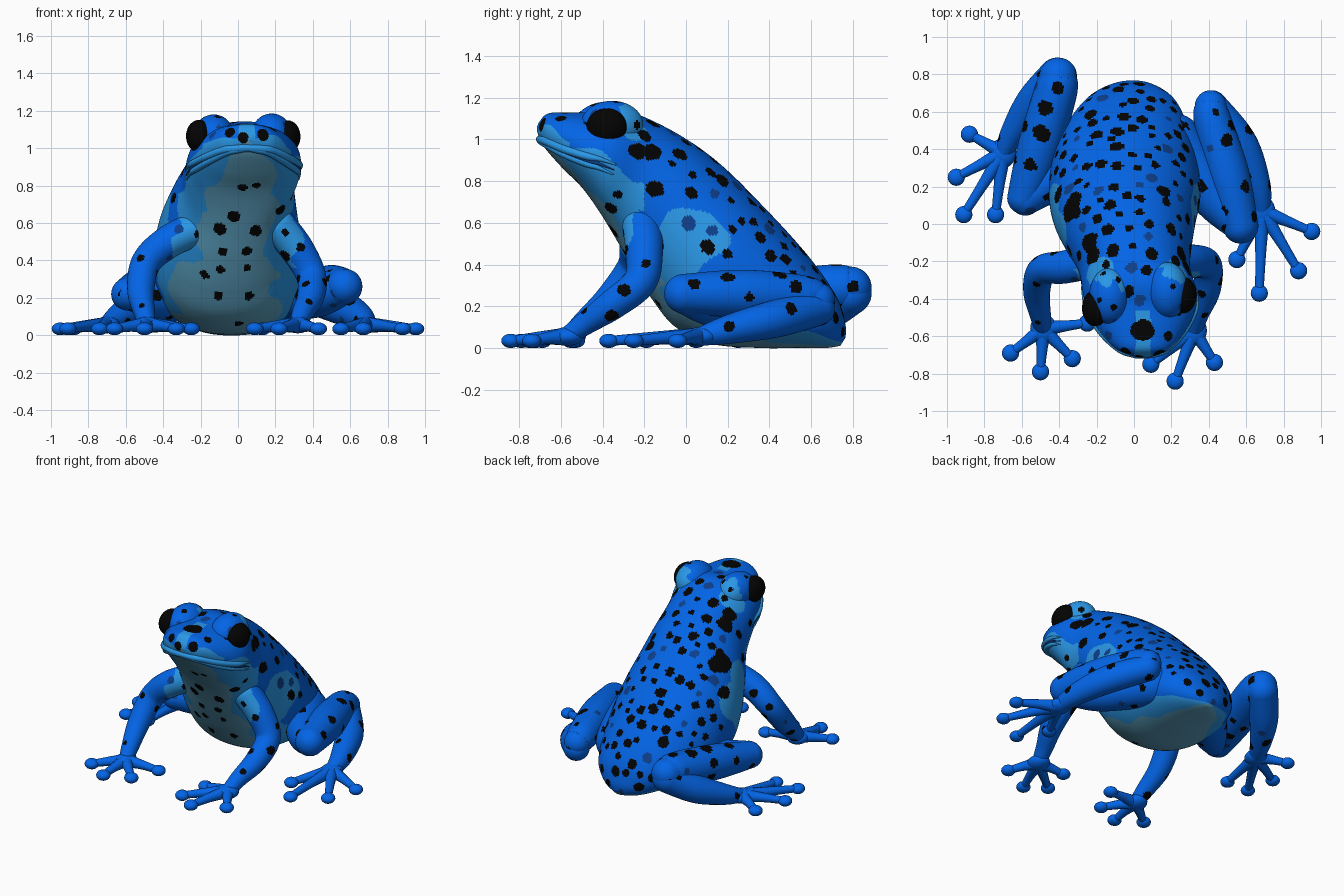
import bpy, bmesh, math, random
from mathutils import Vector, noise, kdtree

rng = random.Random(4)
if "Cube" in bpy.data.objects:
    bpy.data.objects.remove(bpy.data.objects["Cube"])


def material(name, *rgb):
    m = bpy.data.materials.new(name)
    m.use_nodes = True
    m.diffuse_color = (*rgb, 1)
    bsdf = m.node_tree.nodes["Principled BSDF"]
    bsdf.inputs["Base Color"].default_value = (*rgb, 1)
    bsdf.inputs["Roughness"].default_value = .6
    return m


MATS = [material("bright_blue", .001, .13, .8), material("light_blue", .024, .32, .82),
        material("belly_teal", .105, .35, .52), material("navy", .004, .05, .26),
        material("black", .001, .001, .001)]
BLUE, LIGHT, TEAL, NAVY, BLACK = range(len(MATS))


def finish(name, bm, mat=BLUE):
    bmesh.ops.recalc_face_normals(bm, faces=bm.faces)
    mesh = bpy.data.meshes.new(name)
    bm.to_mesh(mesh)
    bm.free()
    mesh.shade_smooth()
    for m in MATS:
        mesh.materials.append(m)
    for p in mesh.polygons:
        p.material_index = mat
    ob = bpy.data.objects.new(name, mesh)
    bpy.context.collection.objects.link(ob)
    return ob


def catmull(rows, t):
    i = min(int(t), len(rows) - 2)
    f = t - i
    quad = [rows[max(0, min(len(rows) - 1, i + k))] for k in (-1, 0, 1, 2)]
    return [b + .5 * f * (c - a + f * (2 * a - 5 * b + 4 * c - d + f * (3 * (b - c) + d - a)))
            for a, b, c, d in zip(*quad)]


def loft(name, rings, mat=BLUE):
    """Closed skin over rings of equal size, with a pole at each end."""
    bm = bmesh.new()
    vs = [[bm.verts.new(p) for p in ring] for ring in rings]
    n = len(vs[0])
    for r0, r1 in zip(vs, vs[1:]):
        for j in range(n):
            bm.faces.new((r0[j], r0[(j + 1) % n], r1[(j + 1) % n], r1[j]))
    for ring in (vs[0], vs[-1]):
        pole = bm.verts.new(sum((v.co for v in ring), Vector()) / n)
        for j in range(n):
            bm.faces.new((ring[j], ring[(j + 1) % n], pole))
    return finish(name, bm, mat)


def tube(name, rows, mat=BLUE, steps=28, seg=56):
    """Tapered limb through rows of x, y, z, radius, with rounded ends."""
    path = [catmull(rows, i / steps) for i in range((len(rows) - 1) * steps + 1)]
    pts = [(Vector(p[:3]), p[3]) for p in path]
    first = (pts[0][0] - pts[1][0]).normalized()
    last = (pts[-1][0] - pts[-2][0]).normalized()
    angles = [math.radians(d) for d in range(10, 90, 10)]
    cap = lambda p, d: [(p[0] + d * p[1] * math.sin(a), p[1] * math.cos(a)) for a in angles]
    pts = cap(pts[0], first)[::-1] + pts + cap(pts[-1], last)
    rings = []
    for i, (c, r) in enumerate(pts):
        d = (pts[min(i + 1, len(pts) - 1)][0] - pts[max(i - 1, 0)][0]).normalized()
        u = d.cross(Vector((0, 0, 1))).normalized()
        v = u.cross(d)
        rings.append([c + r * (u * math.sin(a) - v * math.cos(a))
                      for a in (math.tau * j / seg for j in range(seg))])
    return loft(name, rings, mat)


def ball(name, loc, scale, mat=BLUE, seg=24):
    bm = bmesh.new()
    bmesh.ops.create_uvsphere(bm, u_segments=seg, v_segments=seg * 2 // 3, radius=1)
    for v in bm.verts:
        v.co = Vector(loc) + Vector(a * b for a, b in zip(v.co, scale))
    return finish(name, bm, mat)


def spot(ob, tries, gap, small, large, extra=(), odds=lambda p: 1):
    """Scatter dark spots over the faces of an object."""
    polys = ob.data.polygons
    spots = [(Vector(e[:3]), e[3], BLACK) for e in extra]
    for _ in range(tries):
        p = rng.choice(polys)
        r = rng.uniform(small, large)
        if rng.random() < odds(p) and all((p.center - c).length > gap + q for c, q, m in spots):
            spots.append((p.center.copy(), r, NAVY if rng.random() < .15 else BLACK))
    tree = kdtree.KDTree(len(spots))
    for i, s in enumerate(spots):
        tree.insert(s[0], i)
    tree.balance()
    for p in polys:
        wobble = 1 + .35 * noise.noise(p.center * 15)
        for _, i, dist in tree.find_range(p.center, .11):
            if dist < spots[i][1] * wobble:
                p.material_index = spots[i][2]


# Body and head: back y, back z, belly y, belly z, half width, centre x
BODY = [(-.715, 1.06, -.715, 1.04, .02, .05), (-.7, 1.09, -.7, 1.0, .075, .05),
        (-.66, 1.125, -.67, .95, .15, .05), (-.57, 1.13, -.59, .86, .225, .045),
        (-.44, 1.13, -.5, .77, .285, .04), (-.3, 1.14, -.42, .66, .305, .03),
        (-.13, 1.075, -.34, .53, .3, 0), (.05, .97, -.26, .39, .34, -.03),
        (.2, .85, -.16, .23, .38, -.05), (.36, .69, -.05, .1, .405, -.05),
        (.51, .53, .12, .02, .39, -.05), (.63, .385, .35, 0, .335, -.04),
        (.73, .23, .54, 0, .25, -.02), (.765, .11, .67, 0, .14, -.01),
        (.765, .05, .74, .01, .04, 0)]


def body_point(t, a):
    ty, tz, by, bz, w, xc = catmull(BODY, t)
    k = (1 - math.cos(a)) / 2
    s = math.sin(a)
    return Vector((xc + w * math.copysign(abs(s) ** .9, s), by + k * (ty - by), bz + k * (tz - bz)))


STEP, SEG = 18, 192
rings = [[body_point(i / STEP, math.tau * j / SEG) for j in range(SEG)]
         for i in range((len(BODY) - 1) * STEP + 1)]
body = loft("body", rings)


def girth_angle(p):
    a = (p.index % SEG + .5) * 360 / SEG
    return min(a, 360 - a)


# Pale belly, throat, flanks and brow
for p in body.data.polygons:
    c = p.center
    n = noise.noise(c * 6)
    a = girth_angle(p) + 20 * n
    head = c.z > .66 and c.y < -.2
    flank = (Vector((abs(c.x + .02) - .35, c.y - .02, c.z - .5)).length + .07 * n) < .185
    shoulder = (c - Vector((-.36, -.02, .66))).length + .06 * n < .11
    brow = c.z > 1.0 and c.y < -.46 and abs(c.x - .05) < .04 + .02 * n
    nape = Vector((abs(c.x - .02) - .21, c.y + .26, c.z - 1.04)).length < .085 + .04 * n
    if a < (34 if head else 44 - 6 * (c.x > 0)):
        p.material_index = TEAL
    elif a < (102 if c.y < -.56 else 90 if head else 74 if c.y > .3 else 67):
        p.material_index = LIGHT
    elif flank or shoulder or brow or nape:
        p.material_index = LIGHT


def back_odds(p):
    a = girth_angle(p)
    if a < 88:
        return 0
    return (1 if a > 120 else .12) * (.12 if p.center.y < -.25 else 1)


# Spots placed by x, z on the chest, and larger ones on head and sides
CHEST = [(.02, .79), (.1, .8), (-.02, .64), (-.1, .57), (.1, .56), (-.08, .45), (.05, .45),
         (-.1, .35), (.05, .36), (-.1, .21), (.06, .21), (-.18, .32), (0, .06), (.23, .67)]
front = [p.center for p in body.data.polygons if girth_angle(p) < 90]
marks = []
for x, z in CHEST:
    c = min(front, key=lambda q: math.hypot(q.x - x, q.z - z))
    marks.append((*c, .035 if .5 < z < .7 else .026))
marks += [(.04, -.57, 1.13, .06), (.29, -.23, .95, .045), (.28, -.15, .945, .052),
          (.29, -.05, .91, .05), (.3, -.15, .77, .042), (.3, -.33, .73, .03),
          (.34, .08, .68, .028), (.37, .2, .46, .032), (-.35, .08, .8, .075),
          (-.34, .15, .8, .06), (-.25, -.1, .97, .06), (-.22, -.17, 1.0, .05),
          (-.43, .16, .62, .055)]
spot(body, 2500, .044, .018, .036, marks, back_odds)

# Lips and mouth line follow the jaw and fade out at the cheeks
JAW = [(5.2, 78), (4.6, 74), (4, 69), (3, 61), (2, 46), (1.3, 25), (1, 0)]
for name, lift, r, mat in (("lower_lip", 0, .019, LIGHT), ("upper_lip", 11, .02, LIGHT),
                           ("mouth_line", 5, .012, NAVY)):
    half = [(*body_point(t, math.radians(a + lift)), r * min(1, .2 + (5.2 - t) * .6))
            for t, a in JAW]
    other = [(2 * catmull(BODY, t)[-1] - p[0], *p[1:]) for (t, a), p in zip(JAW, half)]
    tube(name, other + half[-2::-1], mat, steps=8, seg=12)

# Bulging eyes under rounded lids, pale at the back
for side, lid, eye in (("right", (-.13, -.385, 1.065), (-.208, -.45, 1.064)),
                       ("left", (.18, -.355, 1.07), (.264, -.38, 1.062))):
    lid_ob = ball(side + "_eyelid", lid, (.11, .15, .115), seg=56)
    for p in lid_ob.data.polygons:
        if p.center.y + .1 * noise.noise(p.center * 12) > lid[1] + .06:
            p.material_index = LIGHT
    spot(lid_ob, 20, .06, .012, .022)
    ball(side + "_eye", eye, (.07, .097, .087), BLACK, 36)


def foot(name, base, tips):
    """Flat palm with slender toes ending in round pads."""
    base = Vector(base)
    ball(name + "_palm", base, (.07, .08, .045))
    for i, (x, y) in enumerate(tips):
        tip = Vector((x, y, .034))
        mid = base.lerp(tip, .5) + Vector((0, 0, .004))
        tube(f"{name}_toe_{i + 1}", [(*base, .044), (*mid, .03), (*tip, .023)], steps=6, seg=14)
        ball(f"{name}_pad_{i + 1}", tip, (.046, .046, .034))


# Front legs, pale at the inside of the shoulder
ARMS = {
    "right_front": ([(-.22, -.2, .57, .09), (-.37, -.23, .5, .088), (-.49, -.25, .39, .08),
                     (-.52, -.36, .24, .072), (-.5, -.49, .12, .056), (-.485, -.56, .055, .045)],
                    [(-.66, -.69), (-.5, -.79), (-.33, -.72), (-.25, -.53)]),
    "left_front": ([(.22, -.21, .58, .095), (.315, -.2, .46, .09), (.39, -.22, .32, .08),
                    (.39, -.35, .21, .073), (.345, -.48, .12, .056), (.32, -.57, .055, .045)],
                   [(.43, -.74), (.22, -.84), (.09, -.75), (.13, -.55)])}
for name, (rows, tips) in ARMS.items():
    leg = tube(name + "_leg", rows)
    for p in leg.data.polygons:
        c = p.center
        if c.y < -.24 and c.z > .36 and abs(c.x) + .15 * noise.noise(c * 9) < .34:
            p.material_index = LIGHT
    spot(leg, 40, .06, .02, .033)
    foot(name + "_foot", rows[-1][:3], tips)

# Folded hind legs: thigh forward, shank back, ankle forward again
HIND = {
    "right_hind": ([(-.22, .45, .2, .13), (-.42, .26, .2, .12), (-.58, .13, .22, .085)],
                   [(-.59, .14, .22, .088), (-.51, .4, .25, .115), (-.42, .7, .285, .115),
                    (-.405, .79, .29, .1)],
                   [(-.41, .79, .26, .1), (-.54, .65, .16, .092), (-.645, .49, .09, .068),
                    (-.7, .38, .055, .045)],
                   [(-.88, .48), (-.95, .25), (-.91, .05), (-.74, .05)],
                   [(-.48, .62, .38, .042), (-.49, .48, .37, .045), (-.55, .32, .34, .035)]),
    "left_hind": ([(.22, .45, .22, .14), (.42, .16, .22, .125), (.56, .0, .25, .09)],
                  [(.57, -.01, .26, .095), (.5, .27, .26, .115), (.42, .55, .25, .1),
                   (.41, .63, .23, .085)],
                  [(.415, .63, .19, .085), (.57, .43, .14, .09), (.66, .21, .09, .07),
                   (.685, .07, .055, .045)],
                  [(.95, -.04), (.88, -.25), (.67, -.37), (.55, -.19)],
                  [(.6, .2, .34, .034), (.5, .45, .35, .034), (.64, .04, .31, .028)])}
for name, (*parts, tips, dots) in HIND.items():
    for part, rows in zip(("thigh", "shank", "ankle"), parts):
        spot(tube(f"{name}_{part}", rows), 22, .065, .02, .033, dots)
    foot(name + "_foot", parts[-1][-1][:3], tips)
